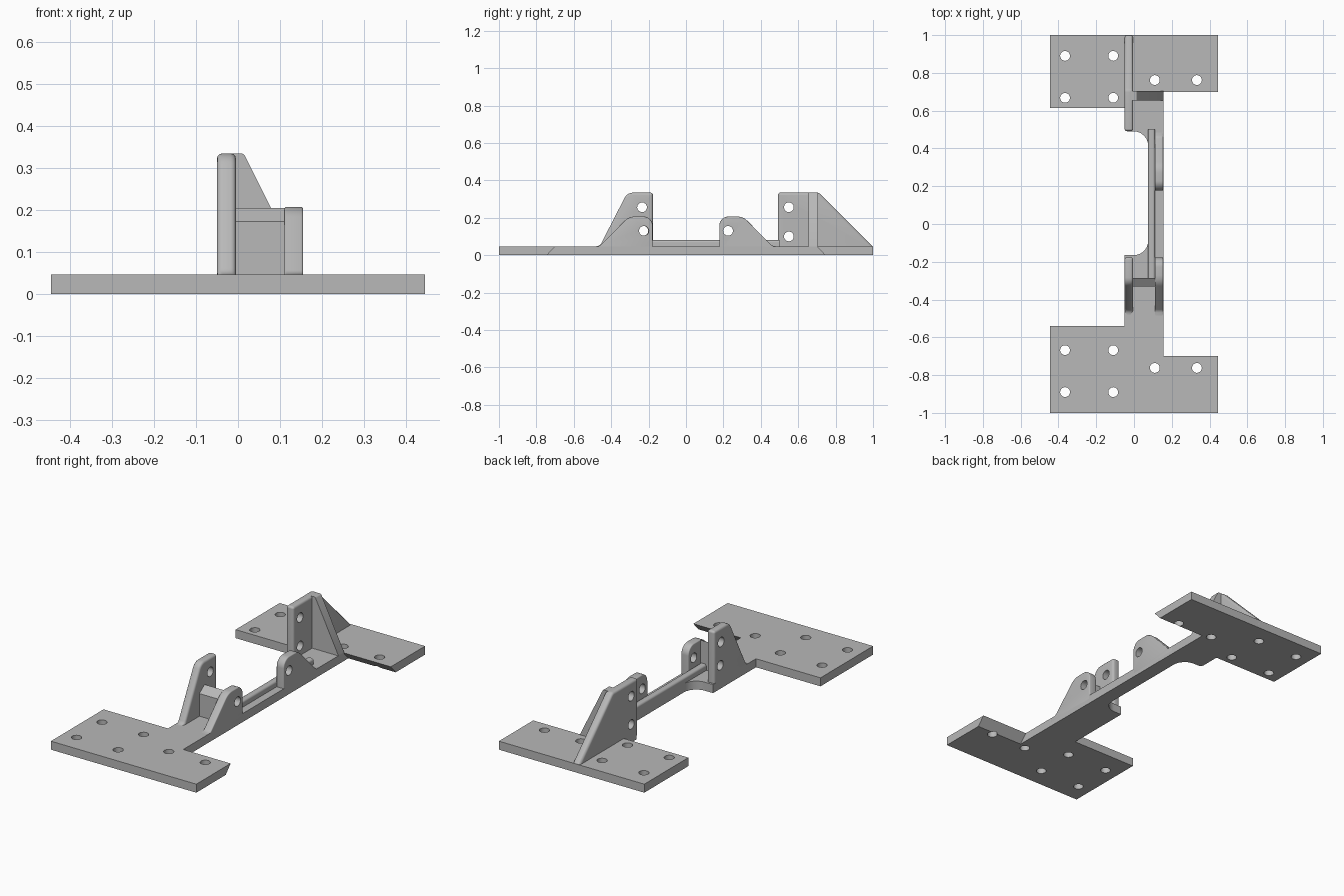
import bpy
import bmesh
import math
from mathutils import Vector, Matrix

if "Cube" in bpy.data.objects:
    bpy.data.objects.remove(bpy.data.objects["Cube"])

GREY = (0.48, 0.48, 0.48, 1)
grey = bpy.data.materials.new("plain grey")
grey.use_nodes = True
grey.diffuse_color = GREY
grey.node_tree.nodes["Principled BSDF"].inputs["Base Color"].default_value = GREY

# Direction helpers: map profile (a, b) and depth d to x, y, z
AXES = {"x": lambda a, b, d: (d, a, b),
        "y": lambda a, b, d: (a, d, b),
        "z": lambda a, b, d: (a, b, d)}


def rounded(corners, steps=6):
    """Replace each corner (a, b, radius) by an arc of that radius."""
    out = []
    for i, c in enumerate(corners):
        p = Vector(c[:2])
        r = c[2] if len(c) > 2 else 0
        if not r:
            out.append(p)
            continue
        u = (Vector(corners[i - 1][:2]) - p).normalized()
        v = (Vector(corners[(i + 1) % len(corners)][:2]) - p).normalized()
        half = u.angle(v) / 2
        centre = p + (u + v).normalized() * r / math.sin(half)
        start = p + u * r / math.tan(half) - centre
        end = p + v * r / math.tan(half) - centre
        for k in range(steps + 1):
            t = k / steps
            out.append(centre + (start * (1 - t) + end * t).normalized() * r)
    return out


def prism(name, axis, corners, lo, hi, bevel=0):
    bm = bmesh.new()
    pts = rounded(corners)
    rings = [[bm.verts.new(AXES[axis](p.x, p.y, d)) for p in pts] for d in (lo, hi)]
    bm.faces.new(rings[0])
    bm.faces.new(rings[1])
    n = len(pts)
    for i in range(n):
        j = (i + 1) % n
        bm.faces.new((rings[0][i], rings[0][j], rings[1][j], rings[1][i]))
    bmesh.ops.recalc_face_normals(bm, faces=bm.faces)
    if bevel:
        # soften only the outline edges of the two flat sides
        k = "xyz".index(axis)
        rim = [e for e in bm.edges
               if abs(e.verts[0].co[k] - e.verts[1].co[k]) < 1e-5
               and max(v.co.z for v in e.verts) > 0.03]
        bmesh.ops.bevel(bm, geom=rim, offset=bevel, segments=3, profile=0.5,
                        affect='EDGES', clamp_overlap=True)
    mesh = bpy.data.meshes.new(name)
    bm.to_mesh(mesh)
    bm.free()
    ob = bpy.data.objects.new(name, mesh)
    bpy.context.collection.objects.link(ob)
    mesh.materials.append(grey)
    return ob


def drill(ob, axis, centres, radius):
    """Cut round holes along an axis at the given profile positions."""
    bm = bmesh.new()
    turn = {"x": Matrix.Rotation(math.pi / 2, 4, 'Y'), "z": Matrix()}[axis]
    mid = sum((Vector(c) for c in ob.bound_box), Vector()) / 8
    for a, b in centres:
        at = Vector(AXES[axis](a, b, mid["xyz".index(axis)]))
        bmesh.ops.create_cone(bm, cap_ends=True, segments=24, radius1=radius,
                              radius2=radius, depth=0.12,
                              matrix=Matrix.Translation(at) @ turn)
    mesh = bpy.data.meshes.new("hole_cutter")
    bm.to_mesh(mesh)
    bm.free()
    cutter = bpy.data.objects.new("hole_cutter", mesh)
    cutter.hide_render = True
    bpy.context.collection.objects.link(cutter)
    mod = ob.modifiers.new("holes", 'BOOLEAN')
    mod.operation = 'DIFFERENCE'
    mod.solver = 'EXACT'
    mod.object = cutter
    bpy.context.view_layer.objects.active = ob
    bpy.ops.object.modifier_apply(modifier=mod.name)
    bpy.data.objects.remove(cutter)


T = 0.047      # plate thickness
OUT = 0.155    # outer side of the bar
INNER, EDGE = -0.005, -0.05   # sides of the tall lugs

# Base: two mounting plates joined by a narrow bar
base = prism("base_plate", "z", [
    (-0.445, -1), (0.445, -1), (0.445, -0.7), (OUT, -0.7),
    (OUT, 0.7), (0.445, 0.7), (0.445, 1), (-0.445, 1),
    (-0.445, 0.615), (EDGE, 0.615), (EDGE, 0.49, 0.02),
    (0.075, 0.49, 0.075), (0.075, -0.165, 0.075),
    (EDGE, -0.165), (EDGE, -0.54), (-0.445, -0.54)], 0, T)
# Undercut edges of the outer tabs
for v in base.data.vertices:
    if v.co.z < 0.01 and v.co.x > 0.15 and abs(abs(v.co.y) - 0.7) < 0.001:
        v.co.y = math.copysign(0.743, v.co.y)
plate_holes = []
for s in (-1, 1):
    plate_holes += [(x, s * y) for x in (-0.365, -0.11) for y in (0.668, 0.89)]
    plate_holes += [(x, s * 0.762) for x in (0.11, 0.333)]
drill(base, "z", plate_holes, 0.026)

# Tall lugs with two pin holes each
front_tall = prism("front_tall_lug", "x", [
    (-0.49, 0.02), (-0.49, 0.045), (-0.46, 0.05, 0.03), (-0.314, 0.334, 0.05),
    (-0.177, 0.334, 0.012), (-0.177, 0.02)], EDGE, INNER, 0.012)
drill(front_tall, "x", [(-0.235, 0.256), (-0.228, 0.13)], 0.026)

rear_tall = prism("rear_tall_lug", "x", [
    (0.492, 0.02), (0.492, 0.334, 0.012), (0.71, 0.334, 0.03),
    (1, 0.046), (1, 0.02)], EDGE, INNER, 0.012)
drill(rear_tall, "x", [(0.55, 0.256), (0.55, 0.1)], 0.026)

# Small lugs on the outer side, mirrored front to back
for s, name in ((-1, "front_small_lug"), (1, "rear_small_lug")):
    lug = prism(name, "x", [
        (s * 0.5, 0.02), (s * 0.5, 0.045), (s * 0.46, 0.05, 0.03),
        (s * 0.305, 0.207, 0.08), (s * 0.178, 0.207, 0.05), (s * 0.178, 0.02)],
        0.11, OUT, 0.005)
    drill(lug, "x", [(s * 0.225, 0.13)], 0.026)

# Cross wall between the front lugs, with a sloping top
prism("front_cross_wall", "x", [
    (-0.33, 0.02), (-0.33, 0.172), (-0.285, 0.205), (-0.285, 0.02)],
    -0.02, 0.125)

# Triangular web beside the rear tall lug
prism("rear_web", "y", [
    (-0.02, 0.02), (-0.02, 0.334), (0.014, 0.334, 0.01),
    (OUT, 0.05), (OUT, 0.02)], 0.655, 0.705)

# Raised rail along the inner side of the bar
prism("bar_rail", "y", [
    (0.075, 0.02), (0.075, 0.08, 0.012), (0.112, 0.08, 0.012), (0.112, 0.02)],
    -0.285, 0.5)

# Smooth the rounded edges, keep the rest sharp
bpy.ops.object.select_all(action='DESELECT')
for ob in bpy.context.scene.objects:
    if ob.type == 'MESH':
        ob.select_set(True)
        bpy.context.view_layer.objects.active = ob
bpy.ops.object.shade_smooth_by_angle(angle=math.radians(35))
